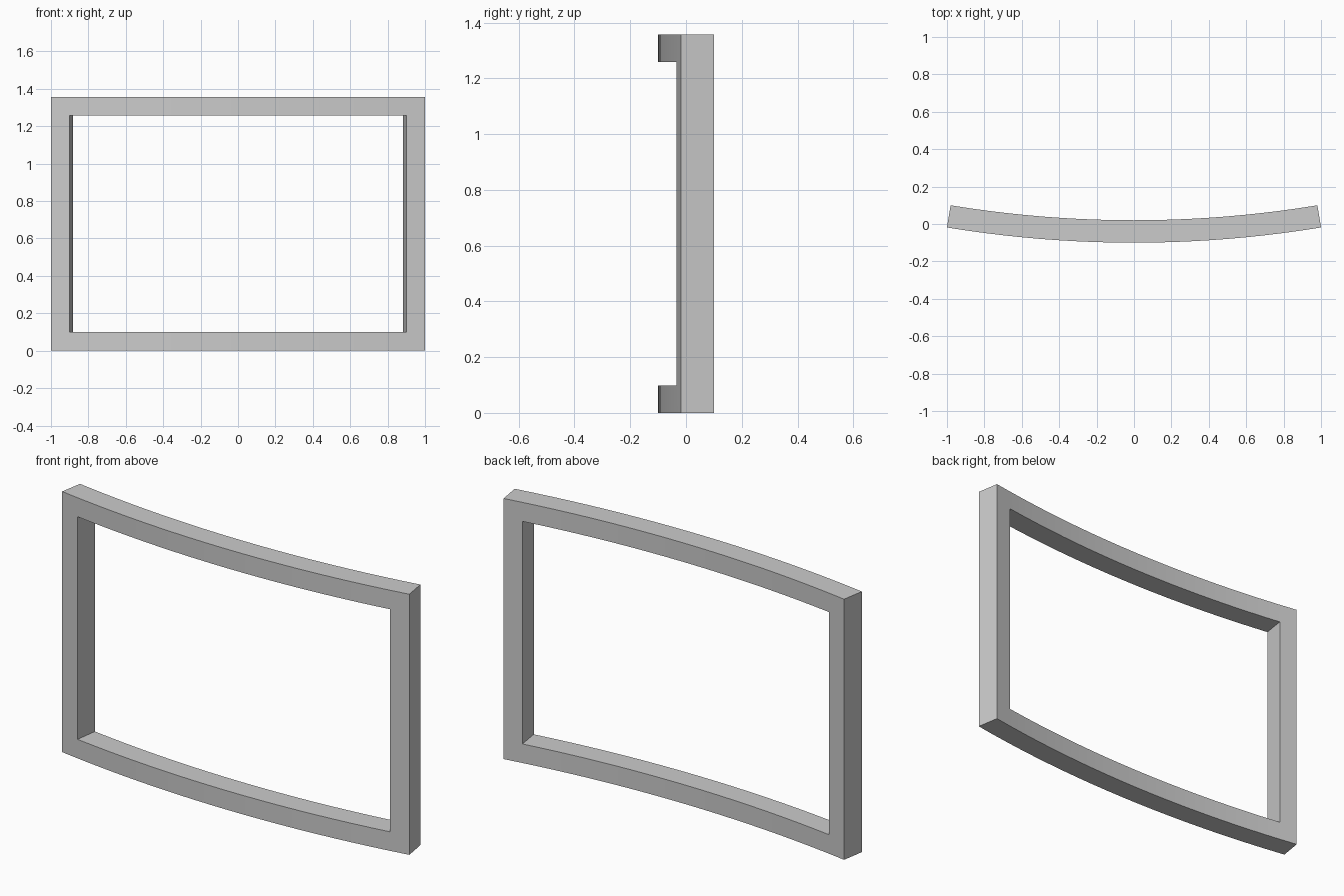
import bpy, bmesh, math

if "Cube" in bpy.data.objects:
    bpy.data.objects.remove(bpy.data.objects["Cube"])

# Curved rectangular frame: a bent grid with an open middle, given thickness radially
HEIGHT, BAR, DEPTH = 1.357, 0.099, 0.12
RISE = 0.0815                                # how far the front bows
RADIUS = (1 + RISE ** 2) / (2 * RISE)
HALF_ANGLE = math.asin(1 / RADIUS)
COLUMNS = 20                                 # end columns form the upright bars
ROWS = [0, BAR, HEIGHT - BAR, HEIGHT]


def bent(i, z, r):
    a = HALF_ANGLE * (2 * i / COLUMNS - 1)
    return (r * math.sin(a), RADIUS - 0.1 - r * math.cos(a), z)


bm = bmesh.new()
front = {(i, j): bm.verts.new(bent(i, z, RADIUS))
         for i in range(COLUMNS + 1) for j, z in enumerate(ROWS)}
back = {(i, j): bm.verts.new(bent(i, z, RADIUS - DEPTH))
        for i in range(COLUMNS + 1) for j, z in enumerate(ROWS)}


def solid(i, j):
    inside = 0 <= i < COLUMNS and 0 <= j < 3
    return inside and (j != 1 or i in (0, COLUMNS - 1))


# Front and back faces, plus a wall wherever a cell borders empty space
for i in range(COLUMNS):
    for j in range(3):
        if not solid(i, j):
            continue
        loop = [(i, j), (i + 1, j), (i + 1, j + 1), (i, j + 1)]
        bm.faces.new([front[k] for k in loop])
        bm.faces.new([back[k] for k in reversed(loop)])
        neighbours = [(i, j - 1), (i + 1, j), (i, j + 1), (i - 1, j)]
        for n, cell in enumerate(neighbours):
            if not solid(*cell):
                a, b = loop[n], loop[(n + 1) % 4]
                bm.faces.new([front[b], front[a], back[a], back[b]])

bmesh.ops.recalc_face_normals(bm, faces=bm.faces)
mesh = bpy.data.meshes.new("curved_frame")
bm.to_mesh(mesh)
bm.free()

# Smooth along the bend, sharp at the corners
for p in mesh.polygons:
    p.use_smooth = True
mesh.set_sharp_from_angle(angle=math.radians(30))

grey = bpy.data.materials.new("light grey")
grey.diffuse_color = (0.6, 0.6, 0.6, 1)
grey.use_nodes = True
grey.node_tree.nodes["Principled BSDF"].inputs["Base Color"].default_value = grey.diffuse_color
mesh.materials.append(grey)
frame = bpy.data.objects.new("curved_frame", mesh)
bpy.context.collection.objects.link(frame)
